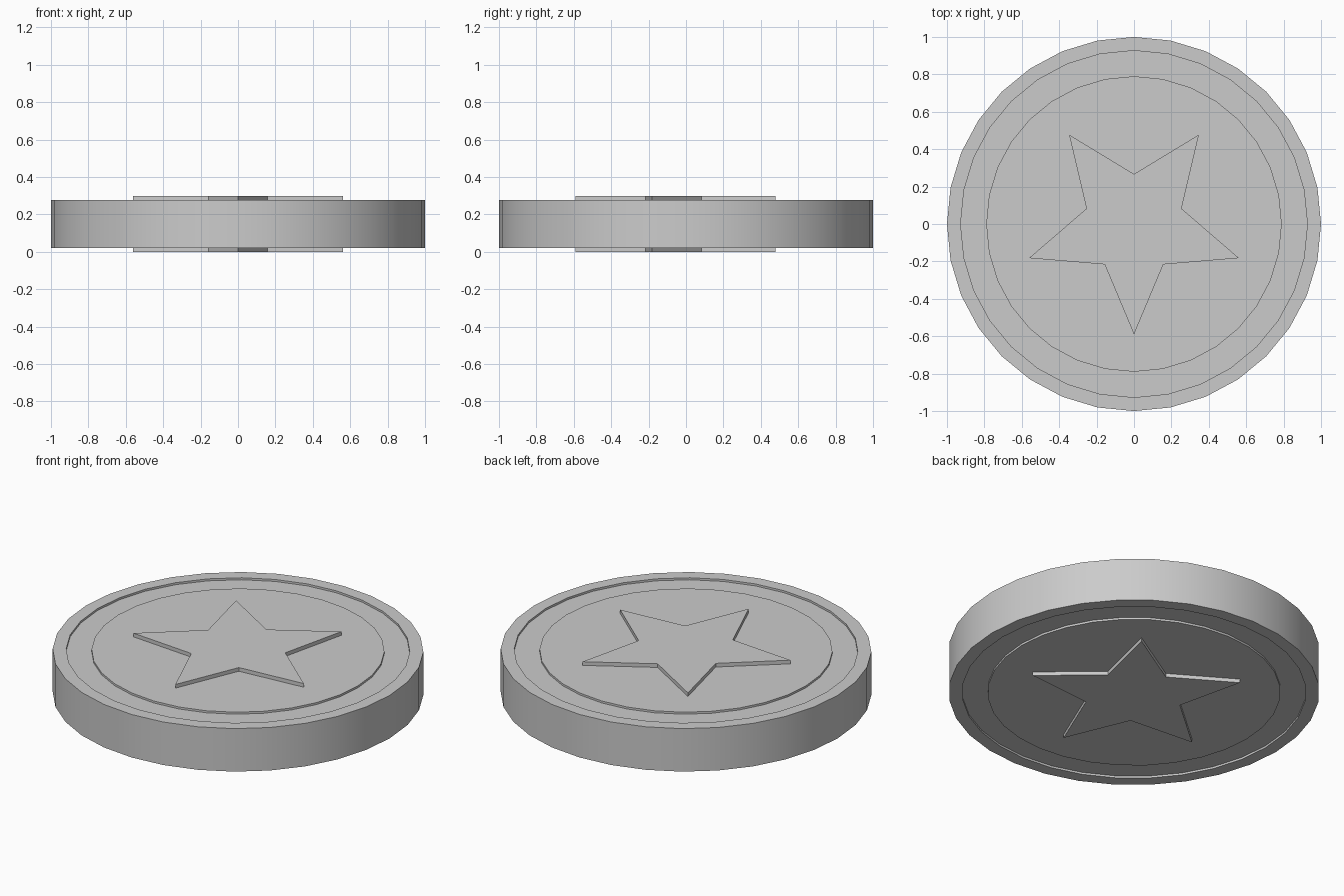
import bpy, bmesh
from math import sin, cos, pi, radians

if "Cube" in bpy.data.objects:
    bpy.data.objects.remove(bpy.data.objects["Cube"])

SIDES = 32
MID, HALF = 0.15, 0.128      # centre height and half thickness of the disc
GROOVE = 0.012               # depth of the ring groove
STAR_H = 0.15                # star face distance from the centre plane


def finish(bm, name):
    bmesh.ops.recalc_face_normals(bm, faces=bm.faces)
    mesh = bpy.data.meshes.new(name)
    bm.to_mesh(mesh)
    bm.free()
    obj = bpy.data.objects.new(name, mesh)
    bpy.context.collection.objects.link(obj)
    return obj


def bridge(bm, a, b):
    n = len(a)
    for i in range(n):
        j = (i + 1) % n
        bm.faces.new((a[i], a[j], b[j], b[i]))


# Coin disc: half profile (radius, height) mirrored to both faces
half = [(0.79, HALF), (0.79, HALF - GROOVE), (0.927, HALF - GROOVE),
        (0.927, HALF), (1.0, HALF)]
profile = half + [(r, -h) for r, h in reversed(half)]
bm = bmesh.new()
rings = [[bm.verts.new((r * sin(2 * pi * i / SIDES), r * cos(2 * pi * i / SIDES), MID + h))
          for i in range(SIDES)] for r, h in profile]
for a, b in zip(rings, rings[1:]):
    bridge(bm, a, b)
bm.faces.new(rings[0])
bm.faces.new(rings[-1])
disc = finish(bm, "coin_disc")
bpy.context.view_layer.objects.active = disc
disc.select_set(True)
bpy.ops.object.shade_smooth_by_angle(angle=radians(30))


# Raised star on each face, one tip pointing to the front
def star(name, z0, z1):
    bm = bmesh.new()
    loops = []
    for z in (z0, z1):
        loop = []
        for i in range(10):
            r = 0.267 if i % 2 else 0.59
            a = -pi / 2 + i * pi / 5
            loop.append(bm.verts.new((r * cos(a), r * sin(a), z)))
        loops.append(loop)
    bridge(bm, *loops)
    for loop in loops:
        bm.faces.new(loop)
    finish(bm, name)


star("top_star", MID + HALF - 0.002, MID + STAR_H)
star("bottom_star", MID - STAR_H, MID - HALF + 0.002)
